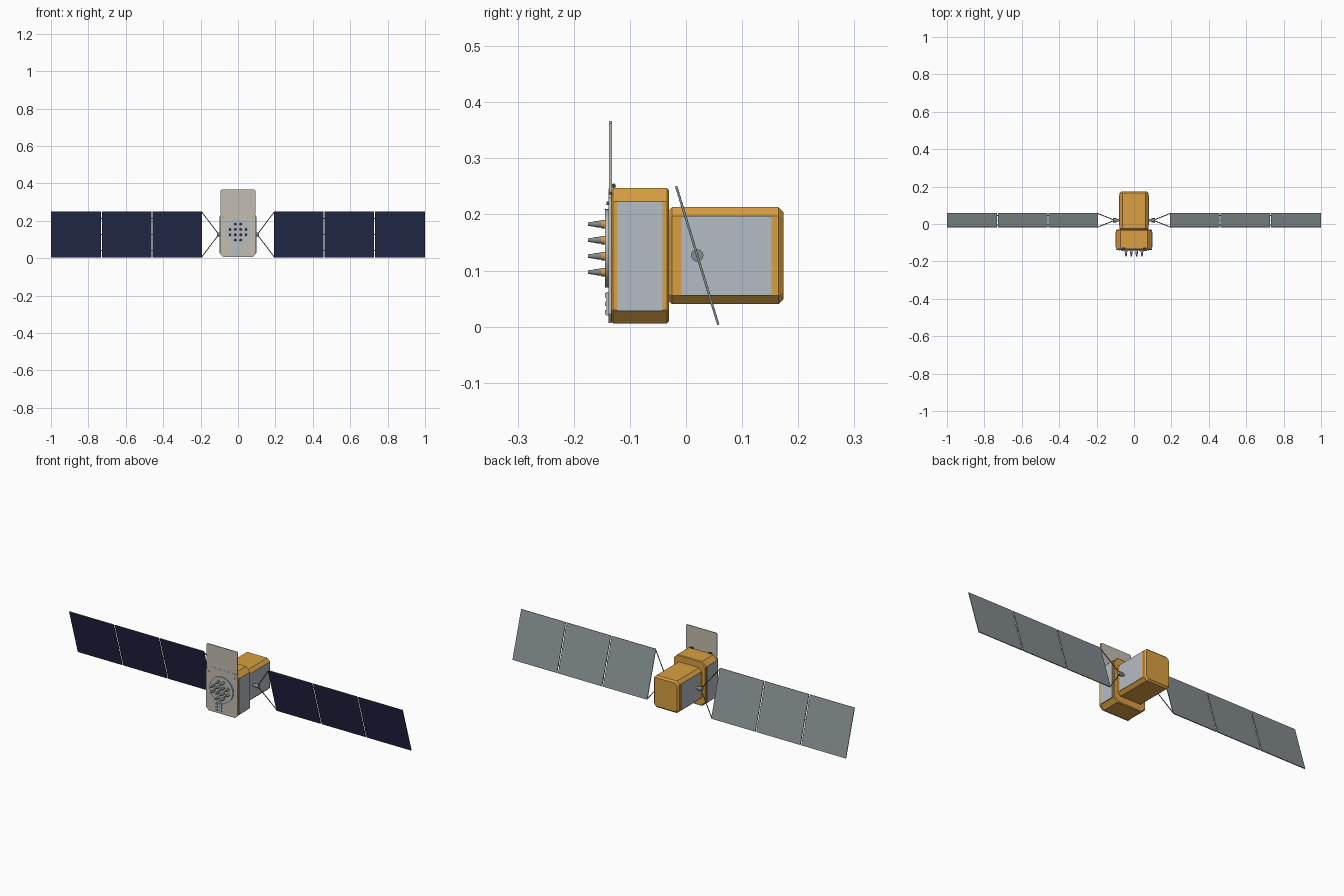
import bpy, bmesh, math
from mathutils import Vector, Matrix

if "Cube" in bpy.data.objects:
    bpy.data.objects.remove(bpy.data.objects["Cube"])


def material(name, r, g, b):
    m = bpy.data.materials.new(name)
    m.use_nodes = True
    m.diffuse_color = (r, g, b, 1)
    m.node_tree.nodes["Principled BSDF"].inputs["Base Color"].default_value = (r, g, b, 1)
    return m


GOLD = material("gold foil", 0.70, 0.35, 0.055)
RADIATOR = material("pale radiator", 0.46, 0.51, 0.55)
BEIGE = material("beige plate", 0.55, 0.51, 0.44)
NAVY = material("navy solar cells", 0.021, 0.027, 0.085)
BACKING = material("grey panel backing", 0.23, 0.27, 0.28)
METAL = material("grey metal", 0.24, 0.26, 0.28)
DARK = material("dark metal", 0.06, 0.065, 0.07)
BLUE = material("pale blue", 0.38, 0.52, 0.66)


def finish(name, bm, *mats):
    bmesh.ops.recalc_face_normals(bm, faces=bm.faces)
    mesh = bpy.data.meshes.new(name)
    bm.to_mesh(mesh)
    bm.free()
    for m in mats:
        mesh.materials.append(m)
    obj = bpy.data.objects.new(name, mesh)
    bpy.context.collection.objects.link(obj)
    return obj


def box(name, lo, hi, mat, chamfer=0, end_bevel=0):
    """Box between two corners, with its edges along y chamfered."""
    lo, hi = Vector(lo), Vector(hi)
    bm = bmesh.new()
    bmesh.ops.create_cube(bm, size=1)
    bmesh.ops.scale(bm, vec=hi - lo, verts=bm.verts)
    bmesh.ops.translate(bm, vec=(lo + hi) / 2, verts=bm.verts)
    if chamfer:
        along = [e for e in bm.edges
                 if abs(e.verts[0].co.y - e.verts[1].co.y) > 1e-5]
        bmesh.ops.bevel(bm, geom=along, offset=chamfer, segments=1, affect='EDGES')
    obj = finish(name, bm, mat)
    if end_bevel:
        mod = obj.modifiers.new("end bevel", 'BEVEL')
        mod.width = end_bevel
        mod.segments = 1
        mod.limit_method = 'ANGLE'
        mod.angle_limit = math.radians(60)
    return obj


def rod(name, a, b, r1, mat, r2=None, sides=16):
    """Cylinder or cone running from a to b."""
    a, b = Vector(a), Vector(b)
    axis = b - a
    place = Matrix.Translation((a + b) / 2) @ axis.to_track_quat('Z', 'Y').to_matrix().to_4x4()
    bm = bmesh.new()
    bmesh.ops.create_cone(bm, cap_ends=True, segments=sides, radius1=r1,
                          radius2=r1 if r2 is None else r2,
                          depth=axis.length, matrix=place)
    for f in bm.faces:
        f.smooth = len(f.verts) == 4 and sides > 8
    for e in bm.edges:
        e.smooth = all(len(f.verts) == 4 for f in e.link_faces)
    return finish(name, bm, mat)


# Foil-wrapped bodies
box("front_body", (-0.097, -0.134, 0.006), (0.097, -0.03, 0.247), GOLD, 0.024, 0.004)
box("rear_body", (-0.077, -0.034, 0.04), (0.077, 0.174, 0.213), GOLD, 0.016, 0.009)

# Radiators on both flanks
for s, side in ((1, "left"), (-1, "right")):
    def flank(x, w, y0, y1, z0, z1, name):
        xs = sorted((s * x, s * (x + w)))
        box(f"{side}_{name}", (xs[0], y0, z0), (xs[1], y1, z1), RADIATOR)
    flank(0.094, 0.005, -0.123, -0.042, 0.028, 0.223, "front_radiator")
    flank(0.074, 0.005, -0.008, 0.152, 0.056, 0.197, "rear_radiator")

# Front plate and raised shield
box("front_plate", (-0.095, -0.138, 0.007), (0.095, -0.133, 0.246), BEIGE, 0.016)
box("upper_shield", (-0.093, -0.137, 0.235), (0.093, -0.132, 0.367), BEIGE, 0.005)
for x in (-0.055, 0.055):
    rod("shield_hinge", (x - 0.008, -0.129, 0.251), (x + 0.008, -0.129, 0.251), 0.004, DARK)
    rod("plate_bolt", (x * 1.4, -0.142, 0.22), (x * 1.4, -0.137, 0.22), 0.003, METAL, sides=8)

# Antenna disc and its cluster of feed horns
rod("antenna_disc", (0, -0.137, 0.14), (0, -0.144, 0.14), 0.07, RADIATOR, sides=32)
for row in range(4):
    for col in range(4):
        if row in (0, 3) and col in (0, 3):
            continue
        x, z = (col - 1.5) * 0.0285, 0.14 + (row - 1.5) * 0.0285
        rod("horn_collar", (x, -0.143, z), (x, -0.151, z), 0.0075, GOLD, sides=12)
        rod("horn_cone", (x, -0.151, z), (x, -0.164, z), 0.0065, METAL, 0.005, 12)
        rod("horn_tip", (x, -0.164, z), (x, -0.175, z), 0.0045, METAL, 0.003, 12)

# Small square antenna below the disc
box("square_antenna", (-0.035, -0.142, 0.02), (0.005, -0.137, 0.062), RADIATOR)
for i in (-1, 0, 1):
    for j in (-1, 0, 1):
        x, z = -0.015 + i * 0.014, 0.041 + j * 0.015
        box("antenna_tile", (x - 0.004, -0.144, z - 0.004), (x + 0.004, -0.141, z + 0.004),
            BEIGE if i == j == 0 else BLUE)

# Tilted solar wings
PIVOT = Matrix.Translation((0, 0.02, 0.127)) @ Matrix.Rotation(math.radians(16.9), 4, 'X')
HALF = 0.129
EDGES = ((0.192, 0.457), (0.463, 0.727), (0.733, 1.0))
for s, side in ((1, "left"), (-1, "right")):
    for x0, x1 in EDGES:
        xs = sorted((s * x0, s * x1))
        panel = box(f"{side}_solar_panel", (xs[0], -0.002, -HALF), (xs[1], 0.002, HALF), BACKING)
        panel.data.materials.append(NAVY)
        for f in panel.data.polygons:
            f.material_index = int(f.normal.y < -0.5)
        panel.data.transform(PIVOT)
    for gap in (0.46, 0.73):
        for z in (-0.09, 0, 0.09):
            rod(f"{side}_panel_hinge", PIVOT @ Vector((s * (gap - 0.006), 0, z)),
                PIVOT @ Vector((s * (gap + 0.006), 0, z)), 0.0025, METAL, sides=8)
    # Drive hub and yoke struts
    rod(f"{side}_drive_shaft", (s * 0.07, 0.02, 0.127), (s * 0.1, 0.02, 0.127), 0.007, METAL)
    rod(f"{side}_drive_hub", (s * 0.093, 0.02, 0.127), (s * 0.112, 0.02, 0.127), 0.011, METAL)
    for d in (-1, 1):
        rod(f"{side}_yoke_strut", PIVOT @ Vector((s * 0.108, 0, d * 0.007)),
            PIVOT @ Vector((s * 0.194, 0, d * (HALF - 0.003))), 0.0022, DARK, sides=8)
